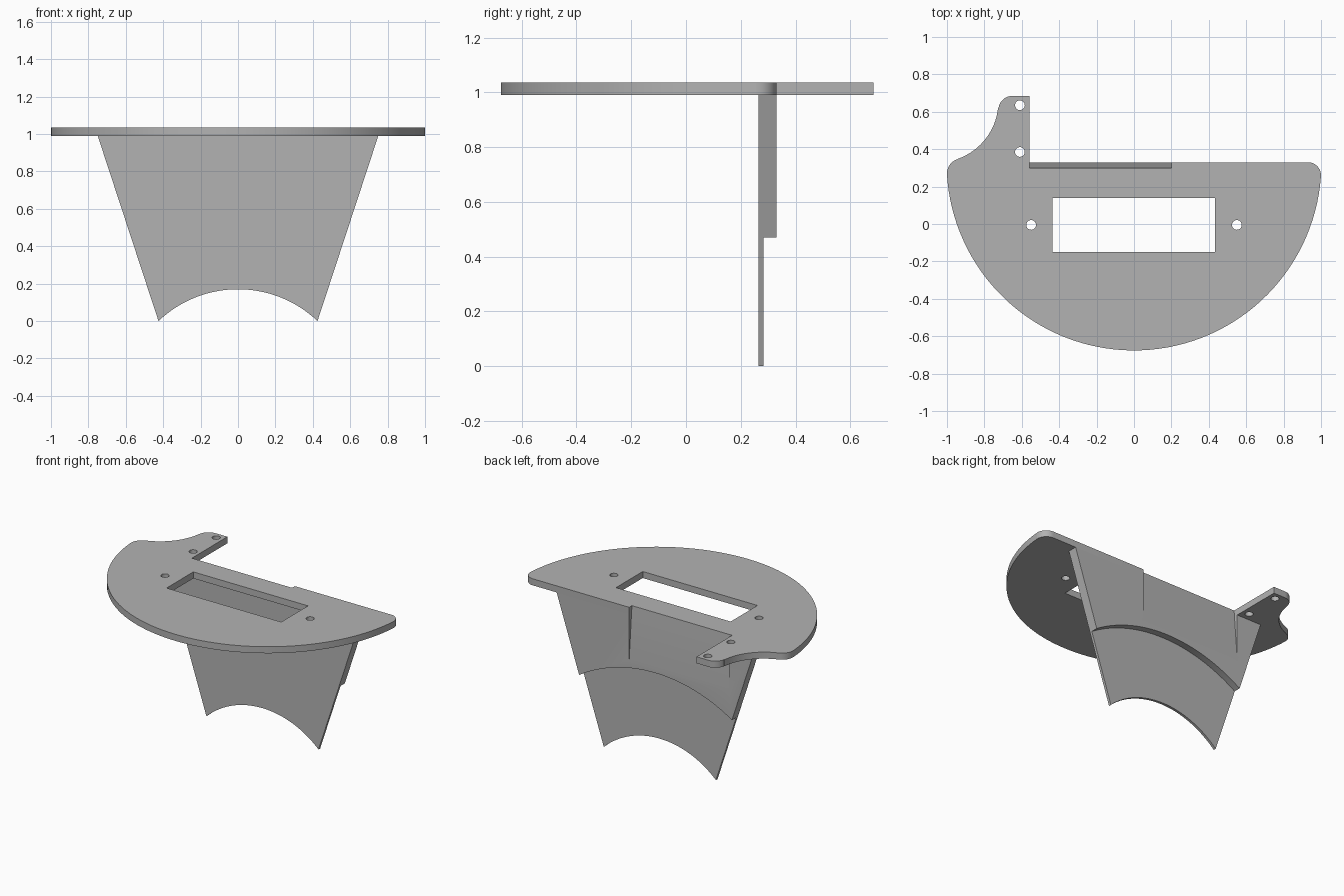
import bpy, bmesh
from math import sin, cos, radians, asin, hypot, degrees
from mathutils import Vector

cube = bpy.data.objects.get("Cube")
if cube:
    bpy.data.objects.remove(cube)

grey = bpy.data.materials.new("plain grey")
grey.use_nodes = True
COLOUR = (0.45, 0.45, 0.45, 1)
grey.diffuse_color = COLOUR
grey.node_tree.nodes["Principled BSDF"].inputs["Base Color"].default_value = COLOUR


def arc(cx, cy, r, start, end, n=10):
    angles = [radians(start + (end - start) * i / n) for i in range(n + 1)]
    return [(cx + r * cos(a), cy + r * sin(a)) for a in angles]


def prism(name, outline, low, high, axis):
    """Extrude a 2D outline along the given axis."""
    place = {"x": lambda u, v: (low, u, v),
             "y": lambda u, v: (u, low, v),
             "z": lambda u, v: (u, v, low)}[axis]
    bm = bmesh.new()
    face = bm.faces.new([bm.verts.new(place(u, v)) for u, v in outline])
    moved = bmesh.ops.extrude_face_region(bm, geom=[face])["geom"]
    offset = Vector([(high - low) * (axis == a) for a in "xyz"])
    bmesh.ops.translate(bm, vec=offset,
                        verts=[g for g in moved if isinstance(g, bmesh.types.BMVert)])
    bmesh.ops.recalc_face_normals(bm, faces=bm.faces)
    mesh = bpy.data.meshes.new(name)
    bm.to_mesh(mesh)
    bm.free()
    mesh.materials.append(grey)
    obj = bpy.data.objects.new(name, mesh)
    bpy.context.collection.objects.link(obj)
    return obj


def activate(obj):
    bpy.ops.object.select_all(action="DESELECT")
    obj.select_set(True)
    bpy.context.view_layer.objects.active = obj


def cut(obj, cutter):
    mod = obj.modifiers.new("cut", "BOOLEAN")
    mod.operation = "DIFFERENCE"
    mod.solver = "EXACT"
    mod.object = cutter
    activate(obj)
    bpy.ops.object.modifier_apply(modifier=mod.name)


BOTTOM, TOP = 0.99, 1.035
BACK = 0.33

# Half-round top plate with a rear tab on its right
outline = (arc(0, 0.326, 1.002, 183.2, 356, 64)
           + arc(0.93, 0.26, 0.07, -3, 90)
           + [(-0.56, BACK), (-0.56, 0.685)]
           + arc(-0.65, 0.61, 0.075, 90, 172)
           + arc(-1.05, 0.655, 0.325, -6, -70, 16)
           + arc(-0.92, 0.27, 0.08, 107, 177))
plate = prism("top_plate", outline, BOTTOM, TOP, "z")


# Tapered apron: thin full-height sheet and a thicker upper backing
def apron(name, corner_z, front, back):
    centre = -0.446
    half = 0.425 + 0.325 * corner_z / BOTTOM
    radius = hypot(half, corner_z - centre)
    tilt = degrees(asin(half / radius))
    shape = arc(0, centre, radius, 90 + tilt, 90 - tilt, 32)
    return prism(name, shape + [(0.75, BOTTOM), (-0.75, BOTTOM)], front, back, "y")


sheet = apron("apron_sheet", 0, 0.265, 0.283)
backing = apron("apron_backing", 0.47, 0.265, BACK)

# Window and screw holes
cutters = [prism("window_cutter", [(-0.437, -0.15), (0.433, -0.15), (0.433, 0.14), (-0.437, 0.14)],
                 0.9, 1.1, "z")]
for x, y in [(-0.61, 0.635), (-0.61, 0.385), (-0.55, -0.005), (0.55, -0.005)]:
    cutters.append(prism("hole_cutter", arc(x, y, 0.026, 0, 345, 23), 0.9, 1.1, "z"))
for cutter in cutters:
    cut(plate, cutter)

# Shallow sloping recess in the back
recess = prism("recess_cutter", [(0.2967, 1.075), (0.36, 1.075), (0.36, 0.305)], -0.56, 0.2, "x")
cut(plate, recess)
cut(backing, recess)

for cutter in cutters + [recess]:
    bpy.data.objects.remove(cutter)

for part in (plate, sheet, backing):
    activate(part)
    bpy.ops.object.shade_smooth_by_angle(angle=radians(30))
